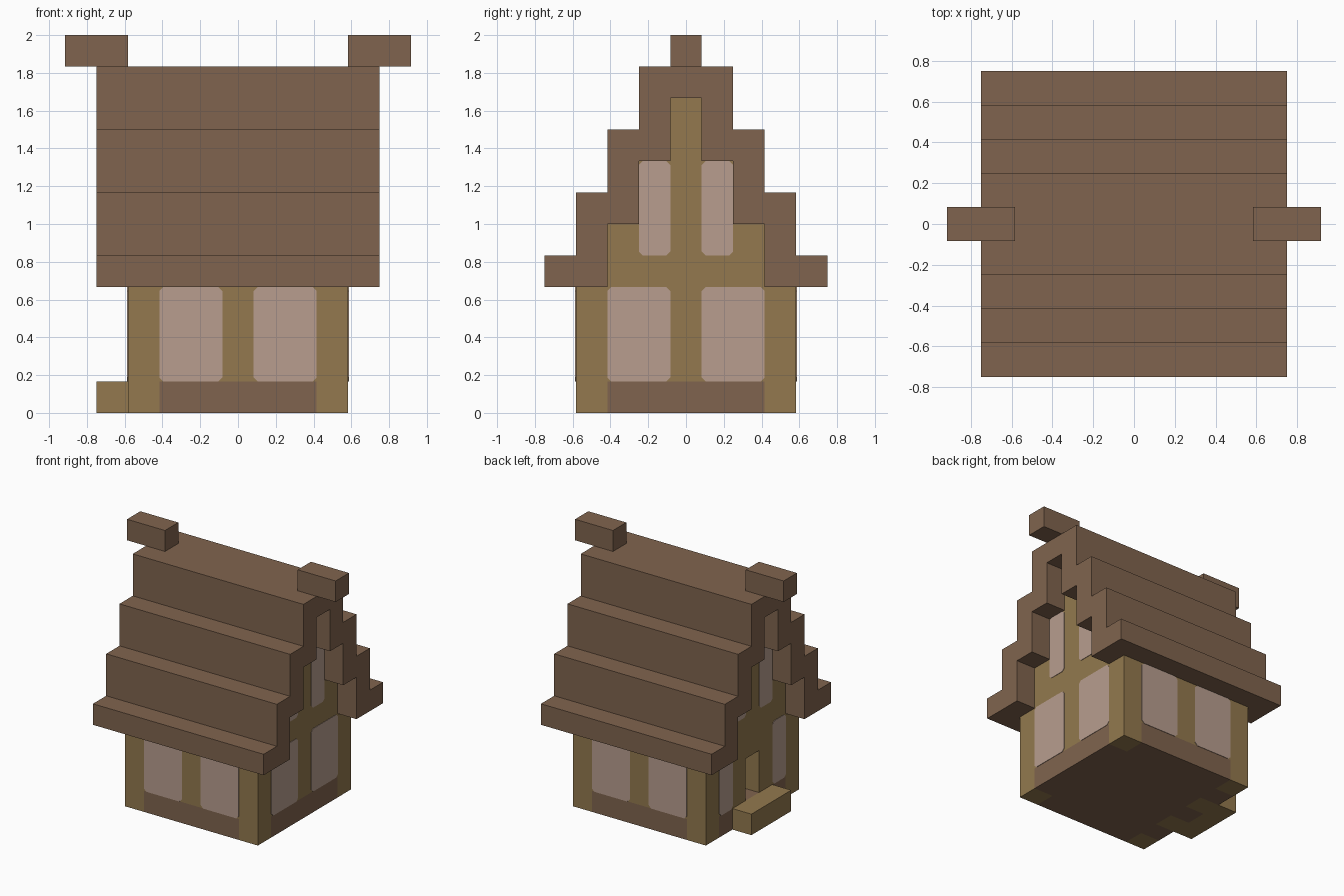
import bpy
import bmesh

cube = bpy.data.objects.get("Cube")
if cube:
    bpy.data.objects.remove(cube, do_unlink=True)

CELL = 1 / 6      # one building block
PLATE = 0.02      # pane thickness in blocks
CHAMFER = 0.13    # pane corner cut in blocks


def make_material(name, rgb):
    linear = [((c / 255 + 0.055) / 1.055) ** 2.4 for c in rgb]
    mat = bpy.data.materials.new(name)
    mat.use_nodes = True
    mat.diffuse_color = (*linear, 1)
    mat.node_tree.nodes["Principled BSDF"].inputs["Base Color"].default_value = (*linear, 1)
    return mat


BROWN = make_material("roof_brown", (128, 100, 78))
GOLD = make_material("timber_gold", (147, 121, 78))
PINK = make_material("plaster_pink", (184, 158, 143))


def prism(name, outline, start, end, mat, axis="x"):
    """Extrude a flat outline of (across, up) points along x or y."""
    bm = bmesh.new()
    place = (lambda d, a, z: (d, a, z)) if axis == "x" else (lambda d, a, z: (a, d, z))
    verts = [bm.verts.new(place(start, a, z)) for a, z in outline]
    face = bm.faces.new(verts)
    moved = bmesh.ops.extrude_face_region(bm, geom=[face])["geom"]
    offset = place(end - start, 0, 0)
    bmesh.ops.translate(bm, vec=offset, verts=[g for g in moved if isinstance(g, bmesh.types.BMVert)])
    bmesh.ops.scale(bm, vec=(CELL,) * 3, verts=bm.verts)
    bmesh.ops.recalc_face_normals(bm, faces=bm.faces)
    mesh = bpy.data.meshes.new(name)
    bm.to_mesh(mesh)
    bm.free()
    mesh.materials.append(mat)
    obj = bpy.data.objects.new(name, mesh)
    bpy.context.collection.objects.link(obj)
    return obj


def block(name, x, y, z, mat):
    outline = [(y[0], z[0]), (y[1], z[0]), (y[1], z[1]), (y[0], z[1])]
    return prism(name, outline, x[0], x[1], mat)


def span(side, a, b):
    return sorted((side * a, side * b))


def pane(name, across, up, side, axis):
    """Thin plaster panel with cut corners on an outer wall."""
    (a, b), (c, d), k = across, up, CHAMFER
    outline = [(a + k, c), (b - k, c), (b, c + k), (b, d - k),
               (b - k, d), (a + k, d), (a, d - k), (a, c + k)]
    prism(name, outline, side * 3.5, side * (3.5 + PLATE), PINK, axis)


def mirrored(half):
    return half + [(-a, z) for a, z in reversed(half)]


def stairs(start, width, bottom, rise, count):
    """Right half of a stepped outline, climbing inwards."""
    points = []
    for i in range(count):
        points += [(width - i, start if i == 0 else bottom + rise * (i - 1)),
                   (width - i, bottom + rise * i)]
    return points


# Stepped roof: outer stairs over inner stairs
outer = mirrored(stairs(4, 4.5, 5, 2, 4))
inner = mirrored(stairs(4, 2.5, 6, 2, 3))
prism("roof", outer + inner[::-1], -4.5, 4.5, BROWN)

# Ridge beam ends
for side, label in ((1, "left"), (-1, "right")):
    block("ridge_beam_" + label, span(side, 3.5, 5.5), (-.5, .5), (11, 12), BROWN)

# Base course with timber feet at the corners
block("floor_base", (-2.5, 2.5), (-3.5, 3.5), (0, 1), BROWN)
block("left_base", (2.5, 3.5), (-2.5, 2.5), (0, 1), BROWN)
block("threshold", (-3.5, -2.5), (-.5, .5), (0, 1), BROWN)
for sy, end in ((-1, "front"), (1, "back")):
    block("right_base_" + end, (-3.5, -2.5), span(sy, 1.5, 2.5), (0, 1), BROWN)
    block("door_jamb_foot_" + end, (-3.5, -2.5), span(sy, .5, 1.5), (0, 1), GOLD)
    for sx, label in ((1, "left"), (-1, "right")):
        block("corner_foot_" + end + "_" + label, span(sx, 2.5, 3.5), span(sy, 2.5, 3.5), (0, 1), GOLD)

# Long walls with two plaster panes each
for sy, end in ((-1, "front"), (1, "back")):
    block(end + "_wall", (-3.5, 3.5), span(sy, 2.5, 3.5), (1, 4), GOLD)
    for sx, label in ((1, "left"), (-1, "right")):
        pane(end + "_pane_" + label, span(sx, .5, 2.5), (1, 4), sy, "y")

# Stepped gable walls, the right one with a door opening
gable = mirrored(stairs(1, 2.5, 6, 2, 3))
doorway = [(-.5, 1), (-.5, 3), (.5, 3), (.5, 1)]
prism("left_gable", gable, 2.5, 3.5, GOLD)
prism("right_gable", gable + doorway, -3.5, -2.5, GOLD)
for sx, label, edge in ((1, "left", .5), (-1, "right", 1.5)):
    for sy, end in ((-1, "front"), (1, "back")):
        pane(label + "_lower_pane_" + end, span(sy, edge, 2.5), (1, 4), sx, "x")
        pane(label + "_upper_pane_" + end, span(sy, .5, 1.5), (5, 8), sx, "x")

# Doorstep
block("doorstep", (-4.5, -3.5), (-1.5, 1.5), (0, 1), GOLD)
